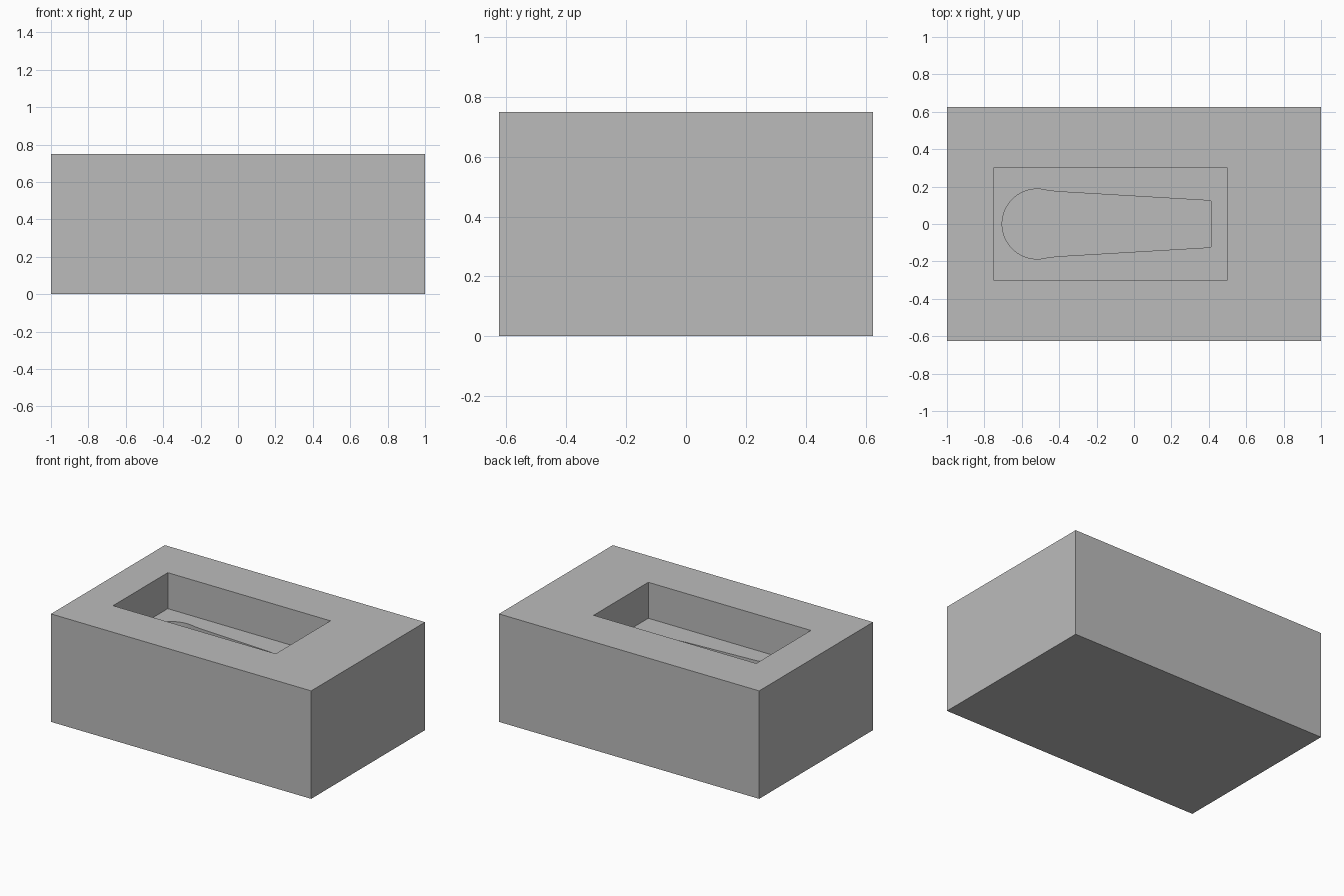
import bpy
import bmesh
from math import cos, sin, radians

cube = bpy.data.objects.get("Cube")
if cube:
    bpy.data.objects.remove(cube, do_unlink=True)

LENGTH, WIDTH, HEIGHT = 2.0, 1.25, 0.75
POCKET_FLOOR, RECESS_FLOOR = 0.5, 0.375

grey = bpy.data.materials.new("plain grey")
grey.use_nodes = True
colour = (0.5, 0.5, 0.5, 1.0)
grey.diffuse_color = colour
grey.node_tree.nodes["Principled BSDF"].inputs["Base Color"].default_value = colour


def prism(name, outline, z0, z1):
    """Extrude a counter-clockwise outline from z0 up to z1."""
    bm = bmesh.new()
    base = bm.faces.new([bm.verts.new((x, y, z0)) for x, y in outline])
    top = bmesh.ops.extrude_face_region(bm, geom=[base])["geom"]
    verts = [v for v in top if isinstance(v, bmesh.types.BMVert)]
    bmesh.ops.translate(bm, verts=verts, vec=(0, 0, z1 - z0))
    bmesh.ops.recalc_face_normals(bm, faces=bm.faces)
    mesh = bpy.data.meshes.new(name)
    bm.to_mesh(mesh)
    bm.free()
    mesh.materials.append(grey)
    obj = bpy.data.objects.new(name, mesh)
    bpy.context.collection.objects.link(obj)
    return obj


def rectangle(x0, x1, y):
    return [(x0, -y), (x1, -y), (x1, y), (x0, y)]


def cut(target, cutter):
    """Subtract the cutter, bake the result and remove the cutter."""
    cutter.hide_render = True
    mod = target.modifiers.new("cut", "BOOLEAN")
    mod.operation = "DIFFERENCE"
    mod.solver = "EXACT"
    mod.object = cutter
    bpy.context.view_layer.objects.active = target
    bpy.ops.object.modifier_apply(modifier=mod.name)
    bpy.data.objects.remove(cutter, do_unlink=True)


# Solid block
block = prism("mould_block", rectangle(-LENGTH / 2, LENGTH / 2, WIDTH / 2), 0, HEIGHT)

# Rectangular pocket in the top
cut(block, prism("pocket_cutter", rectangle(-0.75, 0.5, 0.3), POCKET_FLOOR, HEIGHT + 0.1))

# Paddle-shaped recess: tapered handle, small end rounding, round head
half = [(0.415, 0.115), (0.412, 0.121), (0.405, 0.125), (-0.41, 0.173), (-0.445, 0.177)]
head = [(-0.518 + 0.187 * cos(radians(a)), 0.187 * sin(radians(a))) for a in range(75, 180, 5)]
half += head
paddle = half + [(-0.705, 0)] + [(x, -y) for x, y in reversed(half)]
cut(block, prism("recess_cutter", paddle, RECESS_FLOOR, POCKET_FLOOR + 0.1))

# Smooth the curved recess wall, keep the other edges sharp
bpy.ops.object.select_all(action="DESELECT")
block.select_set(True)
bpy.context.view_layer.objects.active = block
bpy.ops.object.shade_smooth_by_angle(angle=radians(25))
